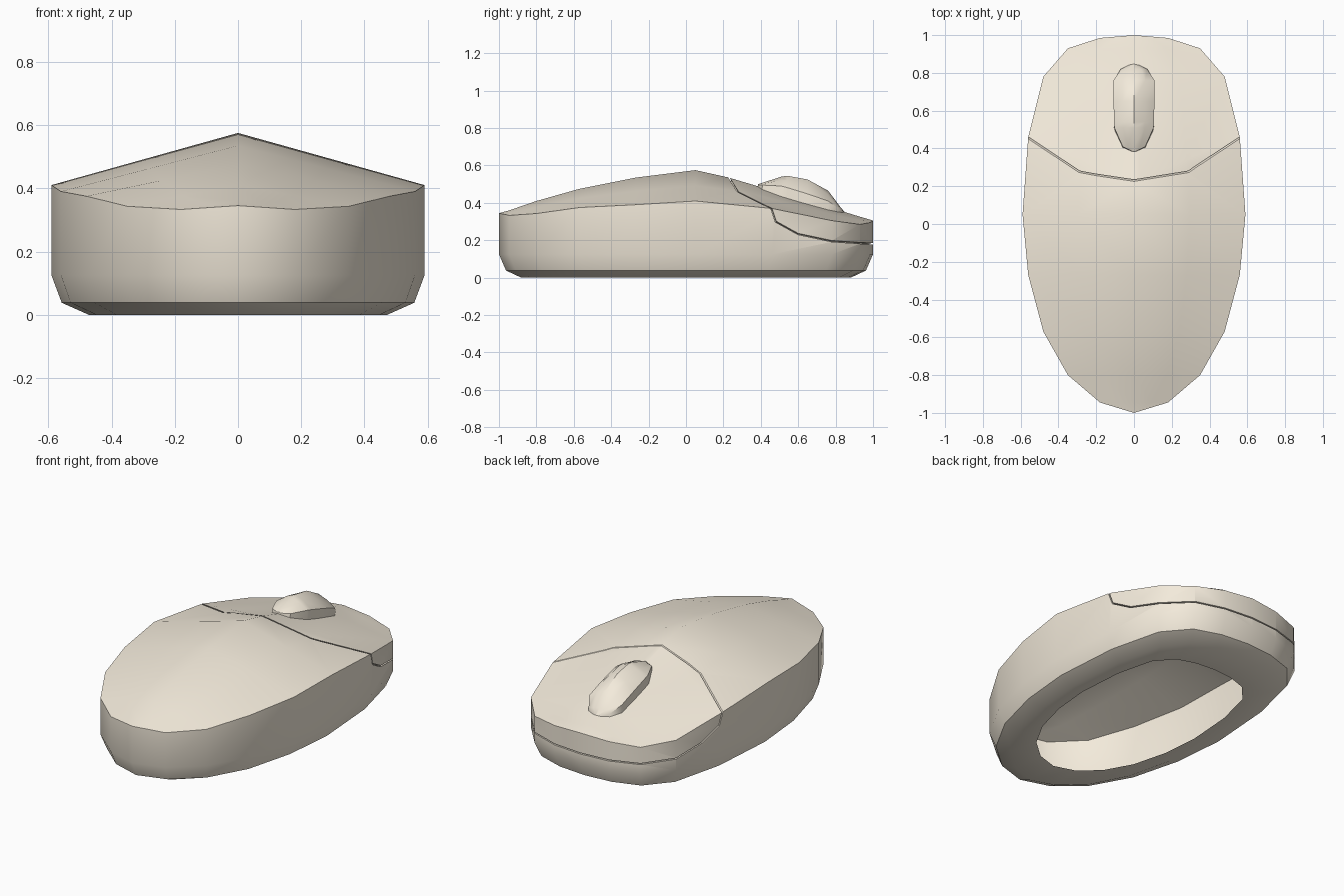
import bpy, bmesh
from mathutils import Vector

if "Cube" in bpy.data.objects:
    bpy.data.objects.remove(bpy.data.objects["Cube"])

# Half outline (back to front), rim heights and spine (y, z) per cross-section
OUT = [(0, 1), (.18, .985), (.35, .93), (.48, .78), (.56, .46), (.59, .05),
       (.56, -.27), (.48, -.57), (.35, -.8), (.18, -.945), (0, -1)]
RIM = [.305, .295, .285, .305, .37, .41, .39, .375, .343, .333, .345]
SPINE = [(.985, .31), (.93, .326), (.78, .372), (.225, .536), (.05, .575),
         (-.27, .535), (-.57, .475), (-.8, .41), (-.945, .36)]

beige = bpy.data.materials.new("beige_plastic")
beige.diffuse_color = (.9, .83, .71, 1)
beige.use_nodes = True
beige.node_tree.nodes["Principled BSDF"].inputs["Base Color"].default_value = beige.diffuse_color


def finish(bm, name, angle=None):
    bmesh.ops.recalc_face_normals(bm, faces=bm.faces)
    me = bpy.data.meshes.new(name)
    bm.to_mesh(me)
    bm.free()
    me.materials.append(beige)
    ob = bpy.data.objects.new(name, me)
    bpy.context.collection.objects.link(ob)
    bpy.ops.object.select_all(action='DESELECT')
    ob.select_set(True)
    bpy.context.view_layer.objects.active = ob
    if angle:
        bpy.ops.object.shade_smooth_by_angle(angle=angle)
    return ob


def ring(bm, sx, sy, zs):
    right = [(x * sx, y * sy, z) for (x, y), z in zip(OUT, zs)]
    left = [(-x, y, z) for x, y, z in right[9:0:-1]]
    return [bm.verts.new(p) for p in right + left]


def bridge(bm, a, b):
    n = len(a)
    for i in range(n):
        j = (i + 1) % n
        bm.faces.new((a[i], a[j], b[j], b[i]))


def cap(bm, rim):
    # tent-shaped cover spanning the rim, with a central spine
    rows = []
    for k, (y, z) in enumerate(SPINE, 1):
        mid = bm.verts.new((0, y, z))
        l, r = rim[20 - k], rim[k]
        lm, rm = (bm.verts.new((v.co + mid.co) / 2) for v in (l, r))
        rows.append([l, lm, mid, rm, r])
    for a, b in zip(rows, rows[1:]):
        for i in range(4):
            bm.faces.new((a[i], a[i + 1], b[i + 1], b[i]))
    for row, tip in ((rows[0], rim[0]), (rows[-1], rim[10])):
        for i in range(4):
            bm.faces.new((row[i], row[i + 1], tip))


# Body shell, closed below until the seam is cut
bm = bmesh.new()
rings = [ring(bm, 1, 1, RIM),
         ring(bm, 1, 1, [.125] * 11),
         ring(bm, .945, .962, [.038] * 11),
         ring(bm, .8, .88, [0] * 11),
         ring(bm, .67, .68, [0] * 11)]
for a, b in zip(rings, rings[1:]):
    bridge(bm, a, b)
bm.faces.new(rings[-1])
cap(bm, rings[0])
body = finish(bm, "mouse_body", .65)

# Seam around the button panel, cut as a thin groove
half = [(0, .23, .535), (.283, .28, .453), (.558, .456, .37), (.556, .48, .30),
        (.53, .6, .235), (.48, .78, .195), (.35, .93, .185), (.18, .985, .182), (0, 1, .182)]
path = [Vector(p) for p in half + [(-x, y, z) for x, y, z in half[7:0:-1]]]
centre = Vector((0, .45, .1))
bm = bmesh.new()
outer, inner = ([bm.verts.new(p + (p - centre).normalized() * d) for p in path]
                for d in (.04, -.02))
bridge(bm, outer, inner)
cutter = finish(bm, "seam_cutter")
cutter.hide_render = True
solid = cutter.modifiers.new("thickness", 'SOLIDIFY')
solid.thickness = .007
solid.offset = 0
bpy.ops.object.modifier_apply(modifier=solid.name)
cut = body.modifiers.new("seam", 'BOOLEAN')
cut.operation = 'DIFFERENCE'
cut.solver = 'EXACT'
cut.object = cutter
bpy.context.view_layer.objects.active = body
bpy.ops.object.modifier_apply(modifier=cut.name)
bpy.data.objects.remove(cutter)

# Opening in the underside: the shell is hollow
bm = bmesh.new()
bm.from_mesh(body.data)
hole = [f for f in bm.faces
        if len(f.verts) > 8 and all(abs(v.co.z) < .001 for v in f.verts)]
bmesh.ops.delete(bm, geom=hole, context='FACES')
bm.to_mesh(body.data)
bm.free()

# Scroll wheel: y, half width, edge height, crown height
rows = []
bm = bmesh.new()
for y, w, e, c in [(.385, .01, .495, .5), (.41, .06, .495, .508), (.51, .104, .49, .54),
                   (.54, .106, .482, .545), (.65, .108, .448, .525), (.76, .108, .41, .465),
                   (.82, .07, .368, .385), (.85, .01, .342, .348)]:
    m = e + (c - e) * .6
    by = y - .015 if y < .54 else y
    sec = [(-w, y, e), (-w * .55, y, m), (0, y, c), (w * .55, y, m), (w, y, e)]
    sec = [(-w, by, e - .09)] + sec + [(w, by, e - .09)]
    rows.append([bm.verts.new(p) for p in sec])
for a, b in zip(rows, rows[1:]):
    bridge(bm, a, b)
bm.faces.new(rows[0])
bm.faces.new(rows[-1])
finish(bm, "scroll_wheel", .6)
